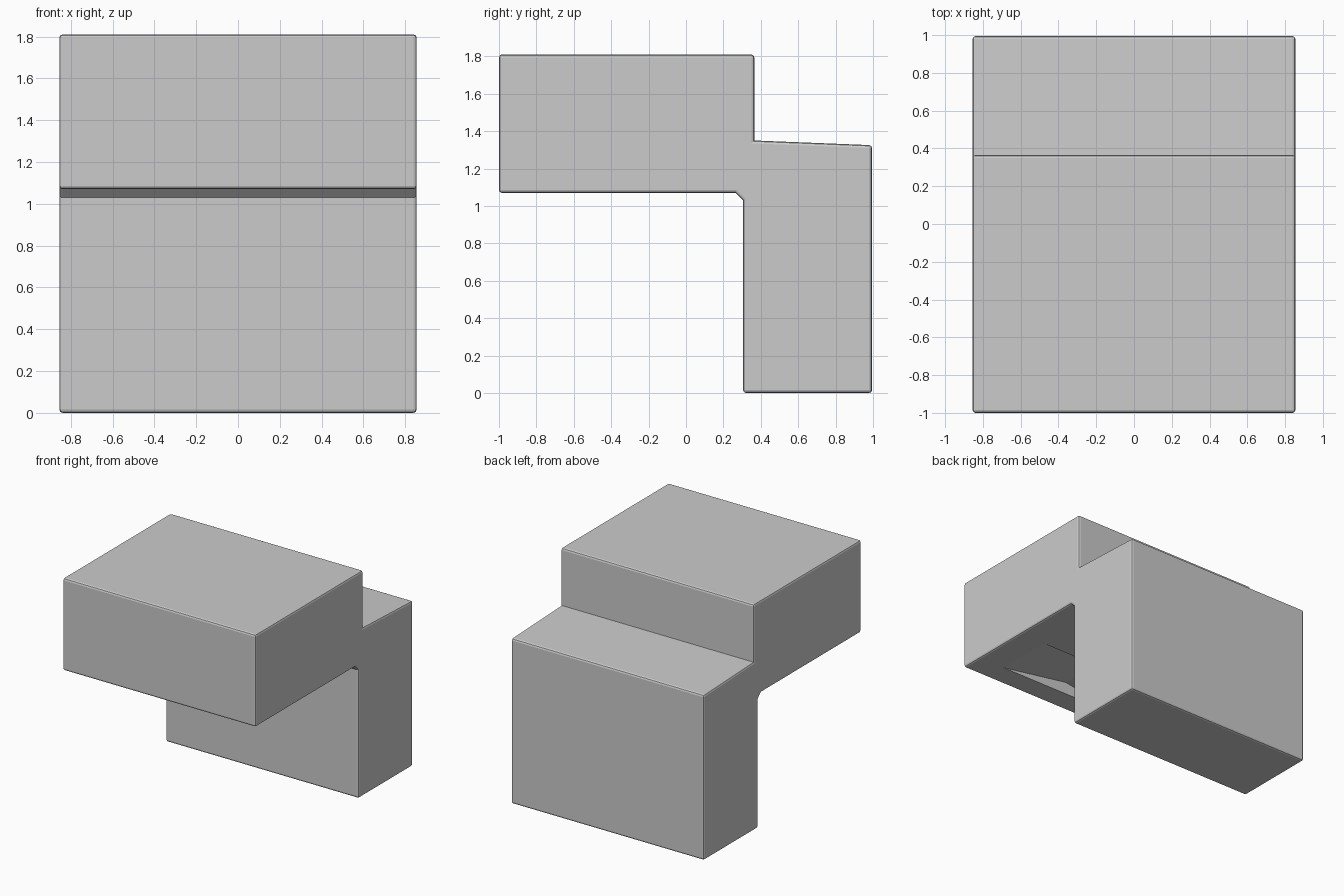
import bpy, bmesh, math

if "Cube" in bpy.data.objects:
    bpy.data.objects.remove(bpy.data.objects["Cube"])

HALF_W = 0.855
BEVEL = 0.016


def prism(name, points, offset, axis, bevel=0.0):
    """Extrude a 2D outline by `offset` and optionally round its convex edges."""
    bm = bmesh.new()
    verts = [bm.verts.new(p) for p in points]
    face = bm.faces.new(verts)
    out = bmesh.ops.extrude_face_region(bm, geom=[face])
    moved = [g for g in out["geom"] if isinstance(g, bmesh.types.BMVert)]
    vec = [0, 0, 0]
    vec[axis] = offset
    bmesh.ops.translate(bm, verts=moved, vec=vec)
    bmesh.ops.recalc_face_normals(bm, faces=bm.faces)
    if bevel:
        convex = [e for e in bm.edges
                  if e.calc_face_angle_signed(0) > math.radians(50)]
        bmesh.ops.bevel(bm, geom=convex, offset=bevel, offset_type='OFFSET',
                        segments=2, profile=0.5, affect='EDGES')
    me = bpy.data.meshes.new(name)
    bm.to_mesh(me)
    bm.free()
    ob = bpy.data.objects.new(name, me)
    bpy.context.collection.objects.link(ob)
    return ob


# Body: overhanging head block, chamfered inner corner, sloped rear step, leg
profile = [(-1.0, 1.07), (0.265, 1.07), (0.305, 1.03), (0.305, 0.0),
           (0.995, 0.0), (0.995, 1.325), (0.365, 1.35), (0.365, 1.81),
           (-1.0, 1.81)]
body = prism("cabinet_body", [(-HALF_W, y, z) for y, z in profile],
             2 * HALF_W, 0, BEVEL)

# Shallow gabled recess under the overhanging head
gable = [(-0.62, 0.97), (0.62, 0.97), (0.62, 1.07), (0.0, 1.17), (-0.62, 1.07)]
cutter = prism("recess_cutter", [(x, -0.81, z) for x, z in gable], 0.48, 1)
cutter.hide_render = True
cutter.display_type = 'WIRE'

cut = body.modifiers.new("underside_recess", 'BOOLEAN')
cut.operation = 'DIFFERENCE'
cut.solver = 'EXACT'
cut.object = cutter
